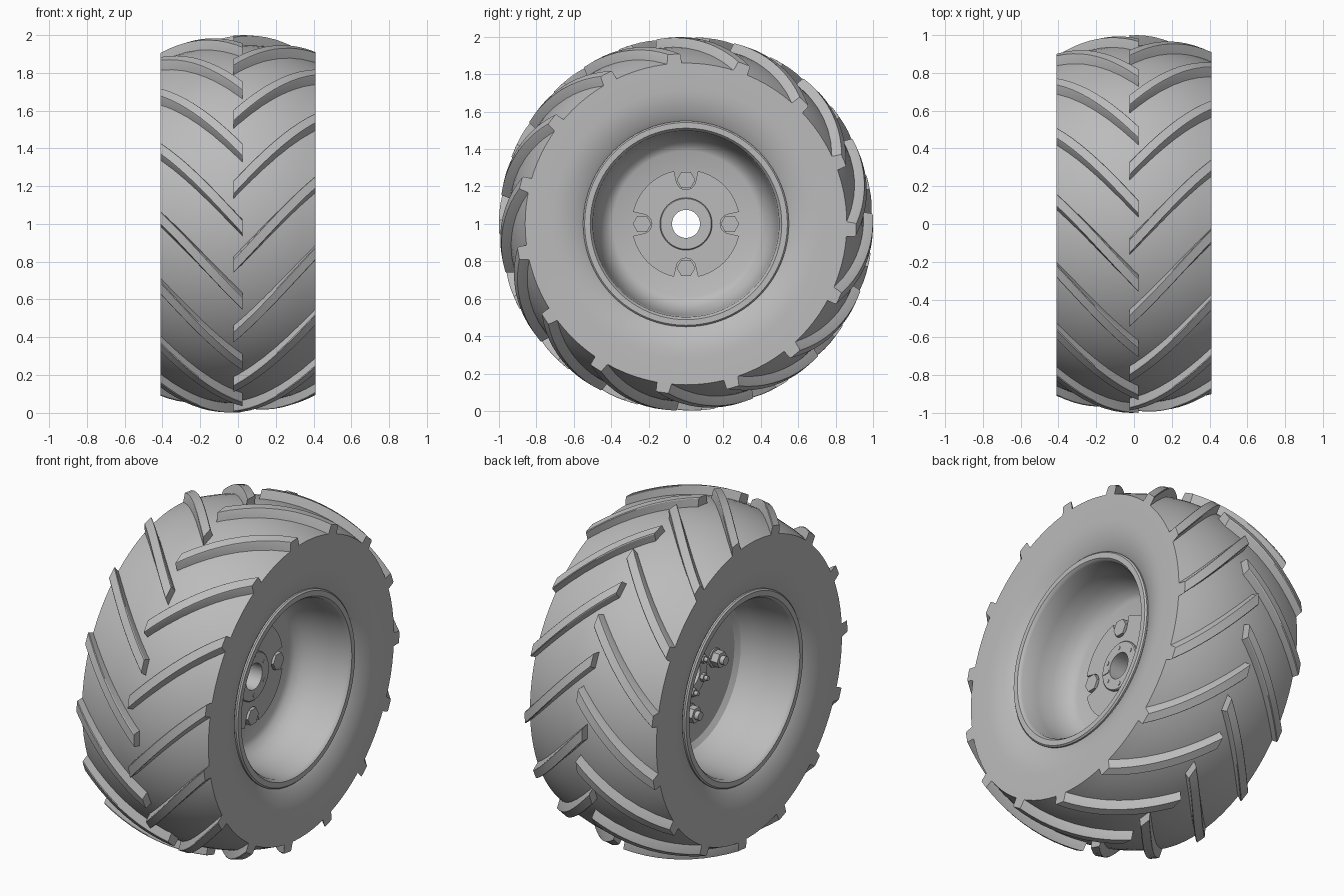
import bpy, bmesh, math

cube = bpy.data.objects.get("Cube")
if cube:
    bpy.data.objects.remove(cube)

GREY = (0.5, 0.5, 0.5, 1)
mat = bpy.data.materials.new("plain grey")
mat.use_nodes = True
mat.diffuse_color = GREY
mat.node_tree.nodes["Principled BSDF"].inputs["Base Color"].default_value = GREY
parts = []


def polar(r, a, x):
    """Point at radius r and angle a around the axle, x along it."""
    return (x, -r * math.cos(a), 1 + r * math.sin(a))


def finish(bm, name):
    bmesh.ops.recalc_face_normals(bm, faces=bm.faces)
    mesh = bpy.data.meshes.new(name)
    bm.to_mesh(mesh)
    bm.free()
    mesh.materials.append(mat)
    obj = bpy.data.objects.new(name, mesh)
    bpy.context.collection.objects.link(obj)
    parts.append(obj)
    return obj


def skin(bm, sections, loop=False):
    """Join closed cross-sections with quads; cap the ends unless looped."""
    rings = [[bm.verts.new(p) for p in s] for s in sections]
    pairs = list(zip(rings, rings[1:] + rings[:1]))
    for a, b in pairs if loop else pairs[:-1]:
        for i in range(len(a)):
            j = (i + 1) % len(a)
            bm.faces.new((a[i], a[j], b[j], b[i]))
    if not loop:
        bm.faces.new(rings[0])
        bm.faces.new(rings[-1])


def lathe(name, profile, n=96):
    """Revolve a closed (radius, x) profile around the axle."""
    bm = bmesh.new()
    skin(bm, [[polar(r, math.tau * k / n, x) for r, x in profile] for k in range(n)], True)
    return finish(bm, name)


def rod(bm, r, x0, x1, cy, cz, n):
    """Prism along x with n sides."""
    skin(bm, [[(x, cy + r * math.cos(math.tau * k / n), 1 + cz + r * math.sin(math.tau * k / n))
               for k in range(n)] for x in (x0, x1)])


def crown(x):
    return 0.95 - 0.09 * (x / HALF) ** 2


# Tyre carcass: arched crown, flat shoulder, dished sidewall
HALF = 0.41
side = [(0.72, 0.41), (0.68, 0.407), (0.64, 0.4), (0.6, 0.387), (0.57, 0.374), (0.545, 0.36), (0.52, 0.34)]
tread = [(crown(HALF * t / 6), HALF * t / 6) for t in range(-6, 7)]
lathe("tyre", tread + side + [(r, -x) for r, x in reversed(side)])

# Slanted tread lugs, staggered between the two sides
COUNT, STEPS, INNER = 15, 10, -0.025
section = [(-3.4, -0.012), (-2.7, 0.006), (-2.2, 0.045), (-1.9, 0.05), (1.9, 0.05), (2.2, 0.045), (2.5, -0.012)]
for name, sign, shift in (("left_lugs", 1, 0), ("right_lugs", -1, 12)):
    bm = bmesh.new()
    for k in range(COUNT):
        rows = []
        for s in range(STEPS + 1):
            t = s / STEPS
            x = INNER + (HALF - INNER) * t
            base = -13 + 27 * t + shift + 360 / COUNT * k
            rows.append([polar(crown(x) + h, math.radians(base + d), sign * x) for d, h in section])
        skin(bm, rows)
    finish(bm, name)

# Rim with rolled lips and a dished centre disc
lip = [(0.55, 0.35), (0.55, 0.372), (0.542, 0.38), (0.512, 0.38), (0.505, 0.372), (0.498, 0.36)]
front_dish = [(0.49, 0.26), (0.475, 0.17), (0.45, 0.11), (0.42, 0.075), (0.39, 0.06), (0.12, 0.06)]
back_dish = [(0.12, -0.02), (0.42, -0.02), (0.45, -0.04), (0.475, -0.1), (0.49, -0.2)]
lathe("rim", lip + front_dish + back_dish + [(r, -x) for r, x in reversed(lip)])

# Hub sleeve
lathe("hub", [(0.075, -0.04), (0.14, -0.04), (0.14, 0.1), (0.135, 0.105), (0.075, 0.105)], 48)

# Mounting plate with four open slots around the wheel bolts
PLATE, BOLT, SLOT = 0.29, 0.235, 0.052
half_slot = math.asin(SLOT / BOLT)
outline = []
for q in range(4):
    mid = q * math.pi / 2
    outline.append((PLATE, mid - half_slot))
    for i in range(-6, 7):
        a = half_slot * math.sin(i / 6 * math.pi / 2)
        gap = max(0, SLOT ** 2 - (BOLT * math.sin(a)) ** 2)
        outline.append((BOLT * math.cos(a) - math.sqrt(gap), mid + a))
    for i in range(13):
        outline.append((PLATE, mid + half_slot + (math.pi / 2 - 2 * half_slot) * i / 13))
bm = bmesh.new()
skin(bm, [[polar(r, a, 0.055), polar(r, a, 0.09), polar(0.13, a, 0.09), polar(0.13, a, 0.055)]
          for r, a in outline], True)
bmesh.ops.remove_doubles(bm, verts=bm.verts, dist=0.00001)
finish(bm, "mounting_plate")

# Wheel bolts: hex heads in front, washers, nuts and shank ends behind
bm = bmesh.new()
for q in range(4):
    cy, cz = BOLT * math.cos(q * math.pi / 2), BOLT * math.sin(q * math.pi / 2)
    rod(bm, 0.05, 0.055, 0.1, cy, cz, 6)
    rod(bm, 0.055, -0.028, -0.015, cy, cz, 24)
    rod(bm, 0.047, -0.07, -0.025, cy, cz, 6)
    rod(bm, 0.025, -0.095, -0.06, cy, cz, 16)
finish(bm, "wheel_bolts")

# Small hub studs
bm = bmesh.new()
for k in range(6):
    a = math.tau * (k + 0.5) / 6
    cy, cz = 0.108 * math.cos(a), 0.108 * math.sin(a)
    rod(bm, 0.012, 0.1, 0.108, cy, cz, 12)
    rod(bm, 0.024, -0.06, -0.035, cy, cz, 6)
    rod(bm, 0.013, -0.08, -0.055, cy, cz, 12)
finish(bm, "hub_studs")

# Key beside the bore
bm = bmesh.new()
bmesh.ops.create_cube(bm, size=1)
for v in bm.verts:
    v.co = (0.104 + v.co.x * 0.01, -0.105 + v.co.y * 0.05, 1 + v.co.z * 0.014)
finish(bm, "hub_key")

# Smooth shading with crisp edges
bpy.ops.object.select_all(action="DESELECT")
for obj in parts:
    obj.select_set(True)
bpy.context.view_layer.objects.active = parts[0]
bpy.ops.object.shade_smooth_by_angle(angle=math.radians(32))
